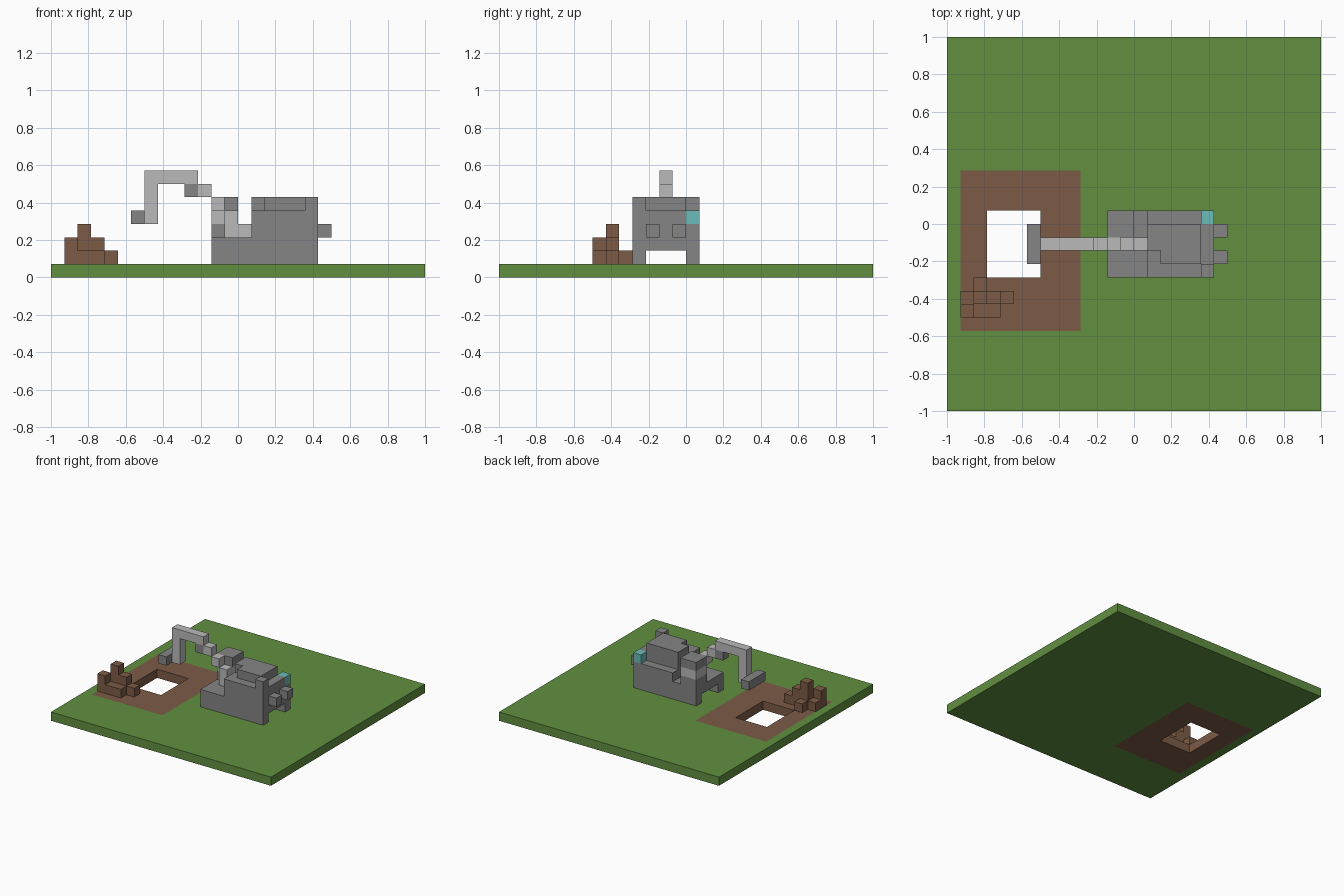
import bpy
import bmesh

U = 1 / 14  # one block

cube = bpy.data.objects.get("Cube")
if cube:
    bpy.data.objects.remove(cube, do_unlink=True)


def linear(c):
    c /= 255
    return c / 12.92 if c <= 0.04045 else ((c + 0.055) / 1.055) ** 2.4


def material(name, *rgb):
    mat = bpy.data.materials.new(name)
    col = [linear(c) for c in rgb] + [1]
    mat.diffuse_color = col
    mat.use_nodes = True
    mat.node_tree.nodes["Principled BSDF"].inputs["Base Color"].default_value = col
    return mat


GRASS = material("grass green", 97, 143, 64)
SOIL = material("soil brown", 124, 91, 70)
GREY = material("machine grey", 133, 133, 133)
LIGHT = material("light grey", 186, 186, 186)
TEAL = material("teal", 106, 188, 184)


def finish(name, bm, mat):
    bmesh.ops.recalc_face_normals(bm, faces=bm.faces[:])
    mesh = bpy.data.meshes.new(name)
    bm.to_mesh(mesh)
    bm.free()
    mesh.materials.append(mat)
    obj = bpy.data.objects.new(name, mesh)
    bpy.context.collection.objects.link(obj)


def blocks(name, mat, *boxes):
    """Boxes given as x range, y range, z range in block units."""
    bm = bmesh.new()
    for xr, yr, zr in boxes:
        verts = bmesh.ops.create_cube(bm, size=1)["verts"]
        for v in verts:
            for i, (lo, hi) in enumerate((xr, yr, zr)):
                v.co[i] = (lo if v.co[i] < 0 else hi) * U
    finish(name, bm, mat)


def frame(name, mat, outer, inner):
    """One-block-high rectangular ring; ranges are (x0, x1, y0, y1)."""
    bm = bmesh.new()

    def loop(r, z):
        x0, x1, y0, y1 = r
        return [bm.verts.new((x * U, y * U, z * U))
                for x, y in ((x0, y0), (x1, y0), (x1, y1), (x0, y1))]

    rings = [loop(outer, 0), loop(outer, 1), loop(inner, 1), loop(inner, 0)]
    for a, b in zip(rings, rings[1:] + rings[:1]):
        for i in range(4):
            j = (i + 1) % 4
            bm.faces.new((a[i], a[j], b[j], b[i]))
    finish(name, bm, mat)


# Ground with a dug hole
patch = (-13, -4, -8, 4)
frame("grass_ground", GRASS, (-14, 14, -14, 14), patch)
frame("soil_patch", SOIL, patch, (-11, -7, -4, 1))

# Heap of soil: column heights by cell
heap = {(-13, -7): 3, (-12, -7): 2, (-11, -7): 2,
        (-13, -6): 2, (-12, -6): 4, (-11, -6): 3, (-10, -6): 2,
        (-12, -5): 2}
blocks("soil_heap", SOIL,
       *[((x, x + 1), (y, y + 1), (1, h)) for (x, y), h in heap.items()])

# Tracks and lower deck
blocks("tracks", GREY, *[((-2, 6), (y, y + 1), (1, 2)) for y in (-4, 0)])
blocks("deck", GREY, ((-2, 6), (-4, 1), (2, 3)))

# Engine housing, roof cover and exhaust
blocks("engine_housing", GREY,
       ((1, 6), (-4, 0), (3, 5)), ((1, 6), (0, 1), (3, 4)))
blocks("engine_cover", GREY, ((1, 2), (-2, 0), (5, 6)), ((2, 5), (-3, 0), (5, 6)))
blocks("exhaust", GREY, ((5, 6), (-4, -3), (5, 6)))
blocks("rear_weights", GREY, *[((6, 7), (y, y + 1), (3, 4)) for y in (-3, -1)])
blocks("rear_lamp", TEAL, ((5, 6), (0, 1), (4, 5)))

# Cab with a window band
cab = ((-2, 0), (-1, 1))
blocks("cab_base", GREY, (*cab, (3, 4)))
blocks("cab_windows", LIGHT, (*cab, (4, 5)))
blocks("cab_roof", GREY, (*cab, (5, 6)))

# Digging arm rising in steps, then reaching out and down
arm_y = (-2, -1)
blocks("arm_boom", LIGHT,
       ((-1, 1), arm_y, (3, 4)), ((-1, 0), arm_y, (4, 5)),
       ((-2, -1), arm_y, (5, 6)), ((-3, -2), arm_y, (6, 7)),
       ((-7, -3), arm_y, (7, 8)))
blocks("arm_stick", LIGHT, ((-7, -6), arm_y, (4, 7)))
blocks("arm_piston", GREY, ((-4, -3), arm_y, (6, 7)))
blocks("bucket", GREY, ((-8, -7), (-3, 0), (4, 5)))
